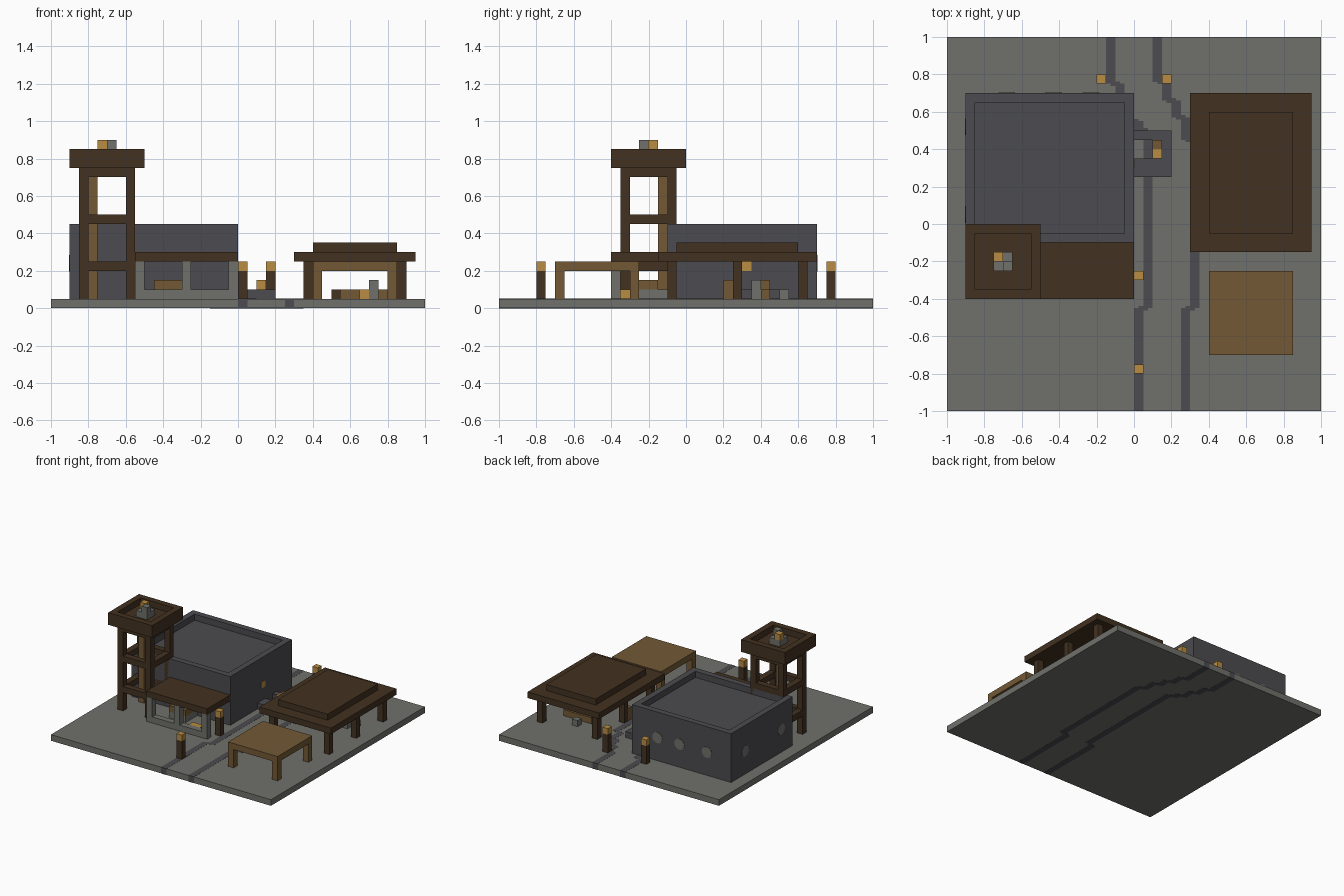
import bpy, bmesh
from math import pi
from mathutils import Matrix, Vector

if "Cube" in bpy.data.objects:
    bpy.data.objects.remove(bpy.data.objects["Cube"])


def material(name, rgb):
    lin = [((c / 255 + 0.055) / 1.055) ** 2.4 for c in rgb] + [1]
    m = bpy.data.materials.new(name)
    m.use_nodes = True
    m.diffuse_color = lin
    m.node_tree.nodes["Principled BSDF"].inputs["Base Color"].default_value = lin
    return m


STONE = material("stone grey", (112, 112, 107))
SLATE = material("dark slate", (76, 75, 80))
DARK = material("dark wood", (66, 50, 33))
WOOD = material("light wood", (115, 88, 53))
AMBER = material("amber", (184, 140, 66))

T = 0.05   # module: thickness of posts, rails and slabs
G = 0.05   # ground level


def add_box(bm, x, y, z):
    """Axis-aligned box between (min, max) pairs."""
    size = Vector((x[1] - x[0], y[1] - y[0], z[1] - z[0]))
    mid = Vector((sum(x) / 2, sum(y) / 2, sum(z) / 2))
    bmesh.ops.create_cube(bm, size=1, matrix=Matrix.Translation(mid) @ Matrix.Diagonal(size).to_4x4())


def make(name, mat, bm):
    me = bpy.data.meshes.new(name)
    bm.to_mesh(me)
    bm.free()
    me.materials.append(mat)
    ob = bpy.data.objects.new(name, me)
    bpy.context.collection.objects.link(ob)
    return ob


def boxes(name, mat, *parts):
    bm = bmesh.new()
    for p in parts:
        add_box(bm, *p)
    return make(name, mat, bm)


def block(name, mat, x, y, z, h=T):
    """Square one-module block from its lower corner."""
    return boxes(name, mat, ((x, x + T), (y, y + T), (z, z + h)))


def tray(name, mat, x, y, z):
    """Box with a rim around a sunken top."""
    bm = bmesh.new()
    add_box(bm, x, y, z)
    bm.faces.ensure_lookup_table()
    bm.normal_update()
    top = max(bm.faces, key=lambda f: f.calc_center_median().z)
    bmesh.ops.inset_region(bm, faces=[top], thickness=T, use_even_offset=True)
    low = bmesh.ops.extrude_face_region(bm, geom=[top])
    bmesh.ops.delete(bm, geom=[top], context='FACES_ONLY')
    verts = [v for v in low["geom"] if isinstance(v, bmesh.types.BMVert)]
    bmesh.ops.translate(bm, verts=verts, vec=(0, 0, -T))
    bmesh.ops.recalc_face_normals(bm, faces=bm.faces)
    return make(name, mat, bm)


def posts(name, mat, xs, ys, top):
    return boxes(name, mat, *[((x, x + T), (y, y + T), (G, top)) for x in xs for y in ys])


# Ground slab with two winding channels showing through it
boxes("ground_slab", STONE, ((-1, 1), (-1, 1), (0, G)))


def channel(name, runs):
    e = 0.001
    bm = bmesh.new()
    for x, y0, y1 in runs:
        end0 = y0 - e if y0 == -1 else y0
        end1 = y1 + e if y1 == 1 else y1
        add_box(bm, (x, x + T), (end0, end1), (-e, G + e))
    # Short bridges join neighbouring runs
    for a, b in zip(runs, runs[1:]):
        left = min(a[0], b[0])
        add_box(bm, (left + T / 2, left + 1.5 * T), (b[1] - T / 4, b[1] + T / 4), (-e, G + e))
    return make(name, SLATE, bm)


channel("left_channel", [(0, -1, -0.45), (0.05, -0.45, 0.5), (0, 0.5, 0.55),
                         (-0.05, 0.55, 0.65), (-0.1, 0.65, 0.75), (-0.15, 0.75, 1)])
channel("right_channel", [(0.25, -1, -0.45), (0.3, -0.45, 0.45), (0.25, 0.45, 0.57),
                          (0.2, 0.57, 0.66), (0.15, 0.66, 0.76), (0.1, 0.76, 1)])

# Main building with parapet roof
tray("main_building", SLATE, (-0.9, 0), (-0.1, 0.7), (G, 0.45))


def round_window(name, axis, x, y):
    bm = bmesh.new()
    bmesh.ops.create_cone(bm, cap_ends=True, segments=16, radius1=0.045, radius2=0.045, depth=0.006,
                          matrix=Matrix.Translation((x, y, 0.24)) @ Matrix.Rotation(pi / 2, 4, axis))
    make(name, STONE, bm)


for i, x in enumerate((-0.23, -0.43, -0.68)):
    round_window(f"back_window_{i + 1}", 'X', x, 0.7)
for i, y in enumerate((0.52, 0.05)):
    round_window(f"side_window_{i + 1}", 'Y', -0.9, y)
boxes("wall_lamp", AMBER, ((-0.003, 0.004), (0.3, 0.35), (0.2, 0.25)))

# Hearth beside the building
boxes("hearth_wall", SLATE, ((0, 0.2), (0.25, 0.35), (G, 0.1)), ((0, 0.2), (0.45, 0.5), (G, 0.1)),
      ((0.15, 0.2), (0.35, 0.45), (G, 0.1)))
block("hearth_log", WOOD, 0.1, 0.4, G, 0.1)
block("hearth_fire", AMBER, 0.1, 0.35, G, 0.1)

# Awning with stone front frame
boxes("awning_roof", DARK, ((-0.55, 0), (-0.4, -0.1), (0.25, 0.3)))
posts("awning_posts", STONE, (-0.55, -0.3, -0.05), (-0.4,), 0.25)
boxes("awning_sill", STONE, ((-0.5, -0.3), (-0.4, -0.35), (G, 0.1)),
      ((-0.25, -0.05), (-0.4, -0.35), (G, 0.1)))
boxes("workbench_base", STONE, ((-0.45, -0.3), (-0.25, -0.1), (G, 0.1)))
boxes("workbench_top", WOOD, ((-0.45, -0.3), (-0.25, -0.15), (0.1, 0.15)))
boxes("awning_goods", AMBER, ((-0.2, -0.1), (-0.35, -0.3), (G, 0.1)))

# Watch tower
posts("tower_posts", DARK, (-0.85, -0.6), (-0.35, -0.1), 0.75)
rails = []
for z in (0.2, 0.45, 0.7):
    rails += [((-0.8, -0.6), (y, y + T), (z, z + T)) for y in (-0.35, -0.1)]
    rails += [((x, x + T), (-0.3, -0.1), (z, z + T)) for x in (-0.85, -0.6)]
boxes("tower_rails", DARK, *rails)
block("tower_ladder", WOOD, -0.8, -0.15, G, 0.65)
tray("tower_platform", DARK, (-0.9, -0.5), (-0.4, 0), (0.75, 0.85))
boxes("beacon_base", STONE, ((-0.75, -0.65), (-0.25, -0.15), (0.8, 0.85)))
block("beacon_stone", STONE, -0.7, -0.25, 0.85)
block("beacon_fire", AMBER, -0.75, -0.2, 0.85)

# Open shed
boxes("shed_roof", DARK, ((0.3, 0.95), (-0.15, 0.7), (0.25, 0.3)))
boxes("shed_roof_cap", DARK, ((0.4, 0.85), (-0.05, 0.6), (0.3, 0.35)))
posts("shed_posts", DARK, (0.35, 0.85), (-0.1, 0.25, 0.6), 0.25)
boxes("shed_bench", WOOD, ((0.55, 0.8), (0.4, 0.45), (G, 0.1)))
block("shed_anvil", STONE, 0.7, 0.35, G, 0.1)
block("shed_fire", AMBER, 0.65, 0.35, G)
block("shed_stone", STONE, 0.6, 0.5, G)
block("shed_log", DARK, 0.5, 0.4, G)
block("shed_crate", WOOD, 0.35, 0.2, G, 0.1)

# Large table
boxes("table_top", WOOD, ((0.4, 0.85), (-0.7, -0.25), (0.2, 0.25)))
posts("table_legs", WOOD, (0.4, 0.8), (-0.7, -0.3), 0.2)

# Lamp posts along the channels
for i, (x, y) in enumerate([(0, -0.8), (0, -0.3), (-0.2, 0.75), (0.15, 0.75)]):
    block(f"lamp_post_{i + 1}", DARK, x, y, G, 0.15)
    block(f"lamp_{i + 1}", AMBER, x, y, 0.2)
